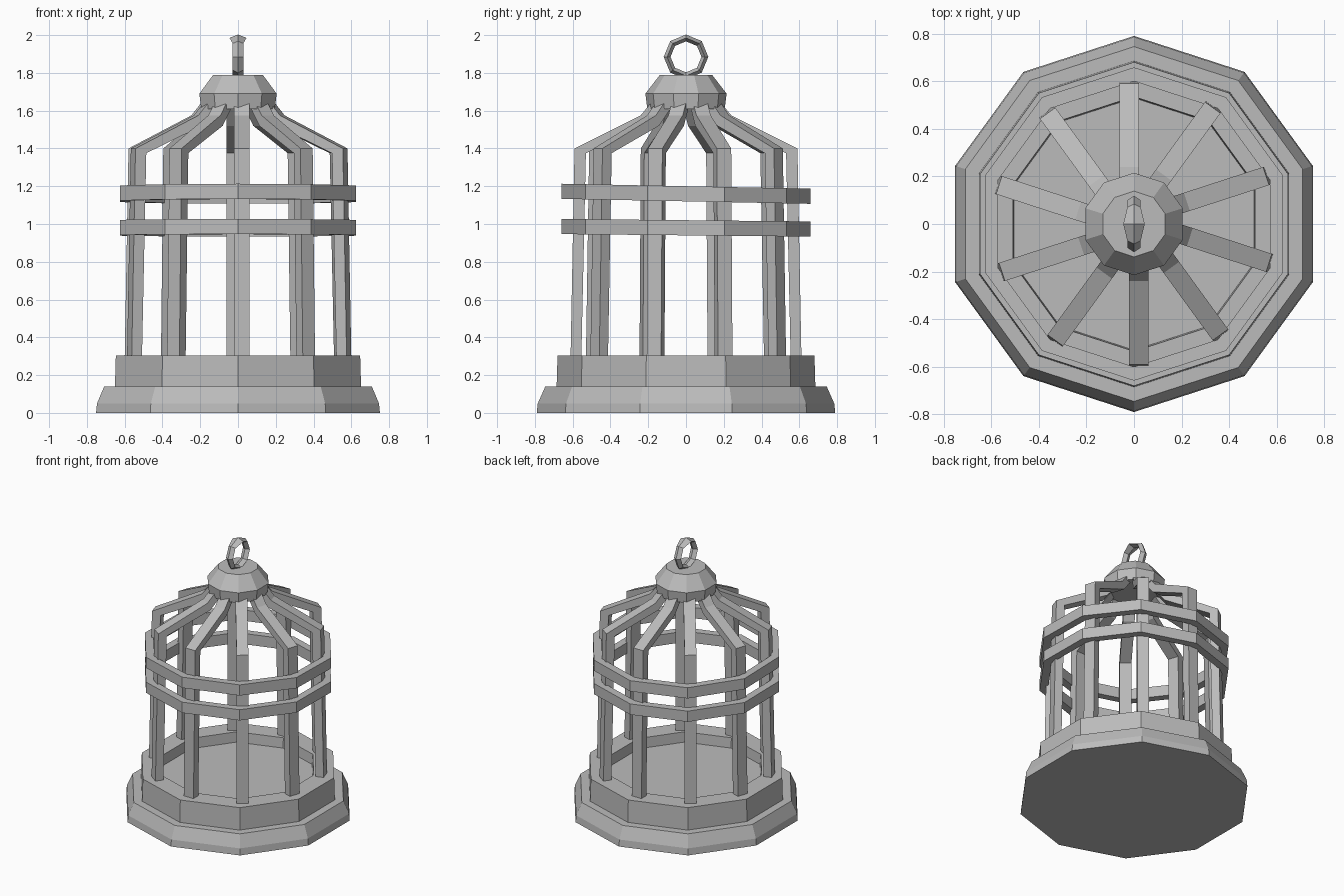
import bpy, bmesh
from math import sin, cos, pi, radians

SIDES = 10
cube = bpy.data.objects.get("Cube")
if cube:
    bpy.data.objects.remove(cube, do_unlink=True)

metal = bpy.data.materials.new("grey metal")
metal.use_nodes = True
grey = (0.5, 0.5, 0.5, 1)
metal.diffuse_color = grey
metal.node_tree.nodes["Principled BSDF"].inputs["Base Color"].default_value = grey


def finish(name, bm):
    bmesh.ops.remove_doubles(bm, verts=bm.verts, dist=0.0001)
    bmesh.ops.recalc_face_normals(bm, faces=bm.faces)
    mesh = bpy.data.meshes.new(name)
    bm.to_mesh(mesh)
    bm.free()
    mesh.materials.append(metal)
    obj = bpy.data.objects.new(name, mesh)
    bpy.context.collection.objects.link(obj)
    return obj


def skin(bm, sections, closed):
    """Join matching loops of points with quads."""
    loops = [[bm.verts.new(p) for p in s] for s in sections]
    n = len(loops[0])
    for k in range(len(loops) if closed else len(loops) - 1):
        a, b = loops[k], loops[(k + 1) % len(loops)]
        for i in range(n):
            j = (i + 1) % n
            bm.faces.new((a[i], a[j], b[j], b[i]))
    if not closed:
        bm.faces.new(loops[0])
        bm.faces.new(loops[-1])


def lathe(name, profile, ring=False, tilt=0.0):
    """Turn a radius/height profile into a ten-sided solid or open ring."""
    bm = bmesh.new()
    sections = []
    for r, z in profile:
        sections.append([(r * cos(a), r * sin(a), z - tilt * r * sin(a))
                         for a in (pi / 2 + 2 * pi * k / SIDES for k in range(SIDES))])
    skin(bm, sections, ring)
    return finish(name, bm)


# Stepped base with a raised rim around a sunken floor
lathe("base", [(0.79, 0), (0.785, 0.05), (0.745, 0.14), (0.685, 0.14),
               (0.68, 0.305), (0.535, 0.305), (0.53, 0.23)])

# Two hoops around the bars
for name, z, tilt in (("lower_hoop", 0.98, 0.01), ("upper_hoop", 1.16, 0.02)):
    lathe(name, [(0.658, z - 0.04), (0.658, z + 0.04),
                 (0.6, z + 0.04), (0.6, z - 0.04)], ring=True, tilt=tilt)

# Bars: outer and inner edge as (radius, height), bending in to the cap
outer = [(0.612, 0.25), (0.59, 1.4), (0.24, 1.575), (0.17, 1.66)]
inner = [(0.555, 0.25), (0.53, 1.375), (0.22, 1.52), (0.12, 1.64)]
HALF, SHIFT = 0.04, 0.02
for k in range(SIDES):
    a = pi / 2 + 2 * pi * k / SIDES
    bm = bmesh.new()

    def place(r, t, z):
        return (r * cos(a) - t * sin(a), r * sin(a) + t * cos(a), z)

    sections = []
    for (ro, zo), (ri, zi) in zip(outer, inner):
        lo, hi = SHIFT - HALF, SHIFT + HALF
        sections.append([place(ro, lo, zo), place(ro, hi, zo),
                         place(ri, hi, zi), place(ri, lo, zi)])
    skin(bm, sections, False)
    finish("bar_%d" % (k + 1), bm)

# Faceted cap
lathe("cap", [(0.205, 1.61), (0.215, 1.69), (0.138, 1.79)])

# Hanging loop: diamond section, wider at the top
bm = bmesh.new()
sections = []
for k in range(8):
    a = pi / 2 + k * pi / 4
    half = 0.045 if k == 0 else 0.028
    mid = 0.1
    sections.append([(x, r * cos(a), 1.885 + r * sin(a)) for x, r in
                     ((0, mid + 0.018), (half, mid), (0, mid - 0.018), (-half, mid))])
skin(bm, sections, True)
finish("hanging_loop", bm)
